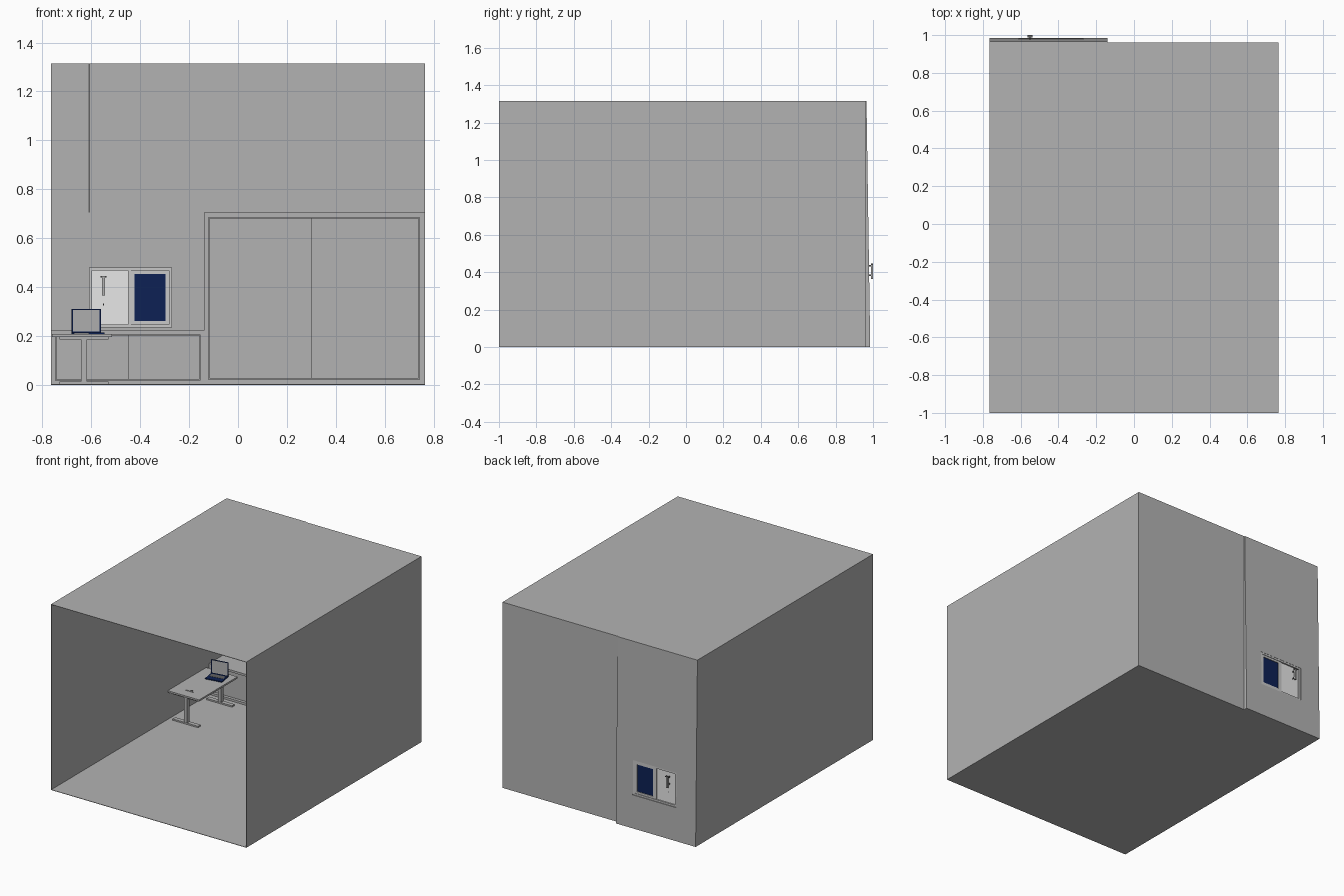
import bpy
import bmesh
from mathutils import Matrix, Vector

if "Cube" in bpy.data.objects:
    bpy.data.objects.remove(bpy.data.objects["Cube"], do_unlink=True)


def material(name, rgb):
    m = bpy.data.materials.new(name)
    m.use_nodes = True
    m.diffuse_color = (*rgb, 1)
    m.node_tree.nodes["Principled BSDF"].inputs["Base Color"].default_value = (*rgb, 1)
    return m


GREY = material("wall grey", (0.45, 0.45, 0.45))
LIGHT = material("frame light grey", (0.58, 0.58, 0.58))
WHITE = material("pane white", (0.95, 0.95, 0.95))
BLUE = material("dark blue", (0.004, 0.015, 0.09))
DARK = material("fitting dark grey", (0.12, 0.12, 0.12))


def finish(name, bm, mat):
    bmesh.ops.recalc_face_normals(bm, faces=bm.faces)
    mesh = bpy.data.meshes.new(name)
    bm.to_mesh(mesh)
    bm.free()
    mesh.materials.append(mat)
    obj = bpy.data.objects.new(name, mesh)
    bpy.context.collection.objects.link(obj)
    return obj


def box(name, xs, ys, zs, mat=GREY, lean=None):
    """Box from ranges; lean maps each outer (high y) height to its depth."""
    bm = bmesh.new()
    bmesh.ops.create_cube(bm, size=1)
    for v in bm.verts:
        v.co = Vector([r[0] if c < 0 else r[1] for c, r in zip(v.co, (xs, ys, zs))])
        if lean and v.co.y == ys[1]:
            v.co.y = lean(v.co.z)
    return finish(name, bm, mat)


def ring(name, xs, ys, zs, w, mat=GREY):
    """Rectangular frame in the xz plane with border width w."""
    for side, a, b in (("right", xs[0], xs[0] + w), ("left", xs[1] - w, xs[1])):
        box(f"{name}_{side}", (a, b), ys, zs, mat)
    inner = (xs[0] + w, xs[1] - w)
    for side, a, b in (("bottom", zs[0], zs[0] + w), ("top", zs[1] - w, zs[1])):
        box(f"{name}_{side}", inner, ys, (a, b), mat)


# Room shell, open at the front
W, F, B, H, T = 0.765, -1.0, 0.96, 1.315, 0.003
box("floor", (-W, W), (F, B), (0, T))
box("ceiling", (-W, W), (F, B), (H - T, H))
box("right_wall", (-W, -W + T), (F, B), (T, H - T))
box("left_wall", (W - T, W), (F, B), (T, H - T))
SPLIT = -0.14
box("back_wall", (SPLIT, W - T), (B - T, B), (T, H - T))

# Tapered outer wall in columns around the window opening
WX, WZ = (-0.61, -0.27), (0.235, 0.48)


def taper(z):
    return 0.985 - 0.02 * z / H


for name, xs, zs in (
    ("outer_wall_right", (-W, WX[0]), (0, H)),
    ("outer_wall_left", (WX[1], SPLIT), (0, H)),
    ("outer_wall_below_window", WX, (0, WZ[0])),
    ("outer_wall_above_window", WX, (WZ[1], H)),
):
    box(name, xs, (B - T, 1), zs, GREY, taper)
box("wall_joint", (-0.612, -0.606), (B - 0.007, B - T), (0.705, H - T), DARK)

# Window with a white pane and a blue pane
ring("window_frame", WX, (0.95, 0.976), WZ, 0.012, LIGHT)
ring("blue_sash", (-0.437, -0.282), (0.957, 0.972), (0.247, 0.468), 0.014, LIGHT)
box("blue_pane", (-0.423, -0.296), (0.961, 0.967), (0.261, 0.454), BLUE)
box("white_pane", (-0.598, -0.45), (0.962, 0.966), (0.247, 0.468), WHITE)
box("window_post", (-0.45, -0.437), (0.955, 0.972), (0.247, 0.468), LIGHT)

# Pane handle on both sides
for side, near, far in (("inner", 0.935, 0.962), ("outer", 0.966, 0.994)):
    grip = (near, near + 0.006) if side == "inner" else (far - 0.006, 1.0)
    box(f"handle_grip_{side}", (-0.556, -0.544), grip, (0.365, 0.445), GREY)
    for z in (0.38, 0.43):
        box(f"handle_stem_{side}", (-0.553, -0.547), (near, far), (z, z + 0.008), DARK)
    box(f"handle_bar_{side}", (-0.563, -0.537), grip, (0.44, 0.446), DARK)
    box(f"lock_{side}", (-0.552, -0.548), (near + 0.014, far - 0.014), (0.325, 0.333), DARK)


# Cupboards with two sliding doors each
def cupboard(name, x0, x1, top, w, middle):
    front, back = 0.765, B - T
    ring(f"{name}_carcass", (x0, x1), (front, back), (T, top), w)
    box(f"{name}_back", (x0 + w, x1 - w), (back - 0.01, back), (T + w, top - w))
    gap = 0.003
    zs = (T + w + gap, top - w - gap)
    box(f"{name}_right_door", (x0 + w + gap, middle + 0.01), (front + 0.016, front + 0.026), zs)
    box(f"{name}_left_door", (middle, x1 - w - gap), (front + 0.003, front + 0.013), zs)


cupboard("low_cupboard", -W + T, SPLIT, 0.222, 0.015, -0.45)
cupboard("tall_cupboard", SPLIT, W - T, 0.705, 0.02, 0.3)

# Desk
box("desk_top", (-0.76, -0.515), (0.30, 0.73), (0.196, 0.208))
for end, y in (("front", 0.325), ("back", 0.705)):
    box(f"{end}_foot", (-0.73, -0.53), (y - 0.015, y + 0.015), (T, 0.013))
    box(f"{end}_leg", (-0.643, -0.617), (y - 0.012, y + 0.012), (0.013, 0.188))
    box(f"{end}_top_bar", (-0.73, -0.53), (y - 0.012, y + 0.012), (0.186, 0.196))
box("desk_beam", (-0.638, -0.622), (0.337, 0.693), (0.184, 0.196))

# Small items on the desk
box("pen", (-0.67, -0.61), (0.37, 0.374), (0.208, 0.212), LIGHT)
box("clip", (-0.64, -0.625), (0.38, 0.39), (0.208, 0.212), DARK)

# Laptop, turned slightly on the desk
turn = Matrix.Translation((-0.62, 0.68, 0.208)) @ Matrix.Rotation(0.16, 4, "Z")
for obj in (
    box("laptop_base", (-0.06, 0.06), (-0.09, 0), (0, 0.006), BLUE),
    box("laptop_keyboard", (-0.05, 0.05), (-0.05, -0.012), (0.006, 0.007), DARK),
    box("laptop_lid", (-0.06, 0.06), (0, 0.005), (0, 0.102), BLUE),
    box("laptop_screen", (-0.055, 0.055), (-0.001, 0), (0.01, 0.098), GREY),
):
    obj.data.transform(turn)
